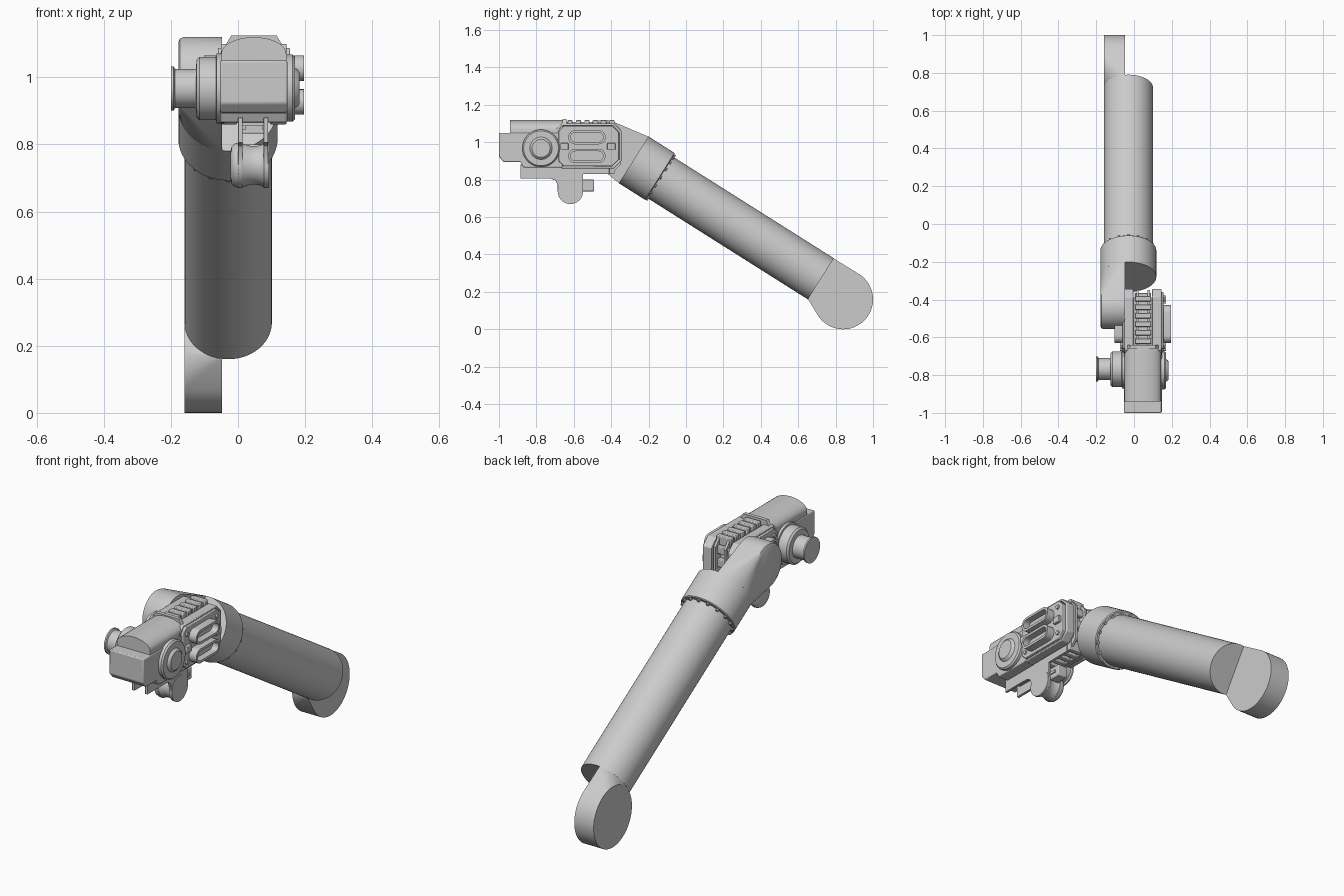
import bpy, bmesh, math
from mathutils import Vector

if "Cube" in bpy.data.objects:
    bpy.data.objects.remove(bpy.data.objects["Cube"])

grey = bpy.data.materials.new("light grey")
grey.diffuse_color = (0.6, 0.6, 0.6, 1)
grey.use_nodes = True
grey.node_tree.nodes["Principled BSDF"].inputs["Base Color"].default_value = grey.diffuse_color


def finish(name, bm, bevel=0.0, angle=35):
    bmesh.ops.recalc_face_normals(bm, faces=bm.faces)
    me = bpy.data.meshes.new(name)
    bm.to_mesh(me)
    bm.free()
    ob = bpy.data.objects.new(name, me)
    bpy.context.collection.objects.link(ob)
    me.materials.append(grey)
    bpy.ops.object.select_all(action='DESELECT')
    ob.select_set(True)
    bpy.context.view_layer.objects.active = ob
    bpy.ops.object.shade_smooth_by_angle(angle=math.radians(angle))
    if bevel:
        m = ob.modifiers.new("edge", 'BEVEL')
        m.width = bevel
        m.segments = 2
        m.limit_method = 'ANGLE'
    return ob


def prism(name, pts, x0, x1, bevel=0.0, inset=None):
    """Extrude a (y, z) outline along x; inset = (rim, depth) sinks the end at x1."""
    bm = bmesh.new()
    f = bm.faces.new([bm.verts.new((x0, y, z)) for y, z in pts])
    new = bmesh.ops.extrude_face_region(bm, geom=[f])['geom']
    bmesh.ops.translate(bm, vec=(x1 - x0, 0, 0), verts=[v for v in new if isinstance(v, bmesh.types.BMVert)])
    if inset:
        bmesh.ops.recalc_face_normals(bm, faces=bm.faces)
        cap = [g for g in new if isinstance(g, bmesh.types.BMFace)]
        bmesh.ops.inset_region(bm, faces=cap, thickness=inset[0], use_even_offset=True)
        s = -1 if x1 > x0 else 1
        bot = bmesh.ops.extrude_face_region(bm, geom=cap)['geom']
        bmesh.ops.delete(bm, geom=cap, context='FACES_ONLY')
        bmesh.ops.translate(bm, vec=(s * inset[1], 0, 0), verts=[v for v in bot if isinstance(v, bmesh.types.BMVert)])
    return finish(name, bm, bevel)


def box(name, x0, x1, y0, y1, z0, z1, bevel=0.0):
    return prism(name, [(y0, z0), (y1, z0), (y1, z1), (y0, z1)], x0, x1, bevel)


def arc(cy, cz, r, a0, a1, n=12):
    return [(cy + r * math.cos(math.radians(a0 + (a1 - a0) * i / n)),
             cz + r * math.sin(math.radians(a0 + (a1 - a0) * i / n))) for i in range(n + 1)]


def lathe(name, origin, axis, prof, n=48):
    """Revolve (distance along axis, radius) pairs, with closed ends."""
    axis = Vector(axis).normalized()
    u = axis.orthogonal().normalized()
    w = axis.cross(u)
    o = Vector(origin)
    bm = bmesh.new()
    rings = [[bm.verts.new(o + axis * d + r * (u * math.cos(2 * math.pi * i / n) + w * math.sin(2 * math.pi * i / n)))
              for i in range(n)] for d, r in prof]
    for a, b in zip(rings, rings[1:]):
        for i in range(n):
            bm.faces.new((a[i], a[(i + 1) % n], b[(i + 1) % n], b[i]))
    bm.faces.new(rings[0])
    bm.faces.new(rings[-1])
    return finish(name, bm)


AX = Vector((0, 0.8455, -0.534))      # arm direction, pointing down and back
NR = Vector((0, 0.534, 0.8455))


def lug(name, centre, r, cut, discs, cy, cz):
    """Hull between the left slice of a tube end and a joint disc."""
    bm = bmesh.new()
    a0 = math.acos((cut - centre.x) / r)
    for i in range(33):
        a = a0 + (2 * math.pi - 2 * a0) * i / 32
        bm.verts.new(centre + Vector((r * math.cos(a), 0, 0)) + NR * (r * math.sin(a)))
    for x, dr in discs:
        for y, z in arc(cy, cz, dr, 0, 360, 64)[:-1]:
            bm.verts.new((x, y, z))
    res = bmesh.ops.convex_hull(bm, input=bm.verts)
    loose = {g for k in ('geom_interior', 'geom_unused') for g in res[k] if isinstance(g, bmesh.types.BMVert)}
    bmesh.ops.delete(bm, geom=list(loose), context='VERTS')
    return finish(name, bm, angle=30)


# Arm tube, collar and the two half-width joint lugs
low = Vector((-0.028, 0.721, 0.27))
mid = Vector((-0.029, -0.139, 0.813))
top = Vector((-0.030, -0.280, 0.906))
lathe("arm_tube", mid, AX, [(-0.05, 0.13), ((low - mid).length, 0.13)], 64)
lathe("arm_collar", top, AX, [(0, 0.148), (0.165, 0.148), (0.169, 0.143)], 64)
lug("lower_lug", low, 0.13, -0.047, [(-0.16, 0.16), (-0.047, 0.16)], 0.84, 0.16)
lug("upper_lug", top, 0.148, -0.047, [(-0.178, 0.106), (-0.173, 0.115), (-0.163, 0.12), (-0.047, 0.12)], -0.437, 1.0)
for i in range(16):
    a = 2 * math.pi * i / 16
    d = Vector((math.cos(a), 0, 0)) + NR * math.sin(a)
    lathe("collar_bolt", mid + d * 0.135 - AX * 0.012, AX, [(0, 0.008), (0.022, 0.008)], 10)

# Front housing with a barrel hood on top
prism("front_housing", [(-1, 0.923), (-0.975, 0.895), (-0.885, 0.895), (-0.87, 0.865), (-0.66, 0.865),
                        (-0.66, 1.05), (-1, 1.05)], -0.053, 0.147, 0.005)
bm = bmesh.new()
hood = [(-0.05, 1.045), (-0.05, 1.07)] + [(0.047 - 0.097 * math.cos(t * math.pi / 16), 1.07 + 0.05 * math.sin(t * math.pi / 16))
                                          for t in range(1, 16)] + [(0.144, 1.07), (0.144, 1.045)]
f = bm.faces.new([bm.verts.new((x, -0.94, z)) for x, z in hood])
new = bmesh.ops.extrude_face_region(bm, geom=[f])['geom']
bmesh.ops.translate(bm, vec=(0, 0.28, 0), verts=[v for v in new if isinstance(v, bmesh.types.BMVert)])
finish("barrel_hood", bm)
# Octagonal rim behind the hood
bm = bmesh.new()
rim = [(-0.06, 1.0), (0.155, 1.0), (0.155, 1.07), (0.142, 1.08), (0.115, 1.125), (-0.02, 1.125), (-0.047, 1.08), (-0.06, 1.07)]
f = bm.faces.new([bm.verts.new((x, -0.66, z)) for x, z in rim])
new = bmesh.ops.extrude_face_region(bm, geom=[f])['geom']
bmesh.ops.translate(bm, vec=(0, 0.02, 0), verts=[v for v in new if isinstance(v, bmesh.types.BMVert)])
finish("hood_rim", bm)

# Head core and octagonal side plates
oct_out = [(-0.665, 0.86), (-0.385, 0.86), (-0.345, 0.90), (-0.345, 1.06), (-0.385, 1.1),
           (-0.665, 1.1), (-0.695, 1.07), (-0.695, 0.89)]
oct_in = [(-0.52 + (y + 0.52) * 0.92, 0.98 + (z - 0.98) * 0.9) for y, z in oct_out]
box("head_core", -0.01, 0.1, -0.7, -0.39, 0.875, 1.085)
for side, xi, xo in (("right", 0.095, 0.145), ("left", -0.002, -0.05)):
    s = 1 if xo > xi else -1
    prism(side + "_side_plate", oct_out, xi, xo, 0.004, (0.012, 0.008))
    prism(side + "_inner_plate", oct_in, xo - s * 0.02, xo + s * 0.01, 0.003)
    # Raised slots, blocks and screws
    for z in (1.027, 0.927):
        pill = arc(-0.468, z, 0.038, -90, 90) + arc(-0.592, z, 0.038, 90, 270)
        prism(side + "_slot", pill, xo, xo + s * 0.052, 0, (0.013, 0.035))
    for y in (-0.65, -0.4):
        box(side + "_clip", xo, xo + s * 0.025, y - 0.022, y + 0.022, 0.96, 0.995, 0.003)
        for z in (0.905, 1.052):
            lathe(side + "_screw", (xo, y, z), (s, 0, 0), [(0, 0.011), (0.018, 0.011)], 12)

# Ribbed track around the top, back and bottom of the core
for i in range(6):
    y = -0.62 + i * 0.045
    for z0, z1 in ((1.07, 1.118), (0.832, 0.89)):
        box("track_block", 0.005, 0.09, y - 0.014, y + 0.014, z0, z1, 0.004)
for z in (0.91, 0.98, 1.05):
    box("back_track_block", 0.005, 0.09, -0.4, -0.365, z - 0.02, z + 0.02, 0.004)
for x in (0.012, 0.072):
    prism("track_rail", [(-0.66, 0.845), (-0.385, 0.845), (-0.35, 0.88), (-0.35, 1.07), (-0.385, 1.108),
                         (-0.66, 1.108)], x, x + 0.012)

# Right pivot disc and left knob
lathe("pivot_disc", (0.13, -0.775, 0.968), (1, 0, 0),
      [(0, 0.1), (0.032, 0.1), (0.04, 0.093), (0.04, 0.06), (0.048, 0.055), (0.053, 0.048)])
lathe("left_knob", (-0.04, -0.768, 0.967), (-1, 0, 0),
      [(0, 0.104), (0.024, 0.104), (0.025, 0.094), (0.075, 0.094), (0.084, 0.085), (0.085, 0.058), (0.148, 0.058),
       (0.152, 0.066), (0.16, 0.066)])

# Lower bracket: two cheek plates with a finger-shaped drop
cheek = ([(-0.885, 0.88), (-0.885, 0.805), (-0.72, 0.805), (-0.697, 0.795), (-0.686, 0.77)]
         + arc(-0.618, 0.738, 0.068, 180, 360, 16) + [(-0.55, 0.83), (-0.41, 0.83), (-0.41, 0.88)])
for x in (0.0, 0.076):
    prism("bracket_cheek", cheek, x, x + 0.014, 0.002)
box("bracket_web", 0.01, 0.08, -0.86, -0.46, 0.855, 0.885)
box("bracket_stub", 0.02, 0.075, -0.56, -0.492, 0.738, 0.80, 0.004)
box("stub_rib", 0.015, 0.08, -0.56, -0.515, 0.762, 0.776)
lathe("finger_roller", (-0.023, -0.618, 0.738), (1, 0, 0),
      [(0, 0.04), (0.004, 0.055), (0.012, 0.064), (0.025, 0.068), (0.04, 0.064), (0.06, 0.058), (0.08, 0.058),
       (0.095, 0.062), (0.105, 0.068), (0.116, 0.068)], 40)
